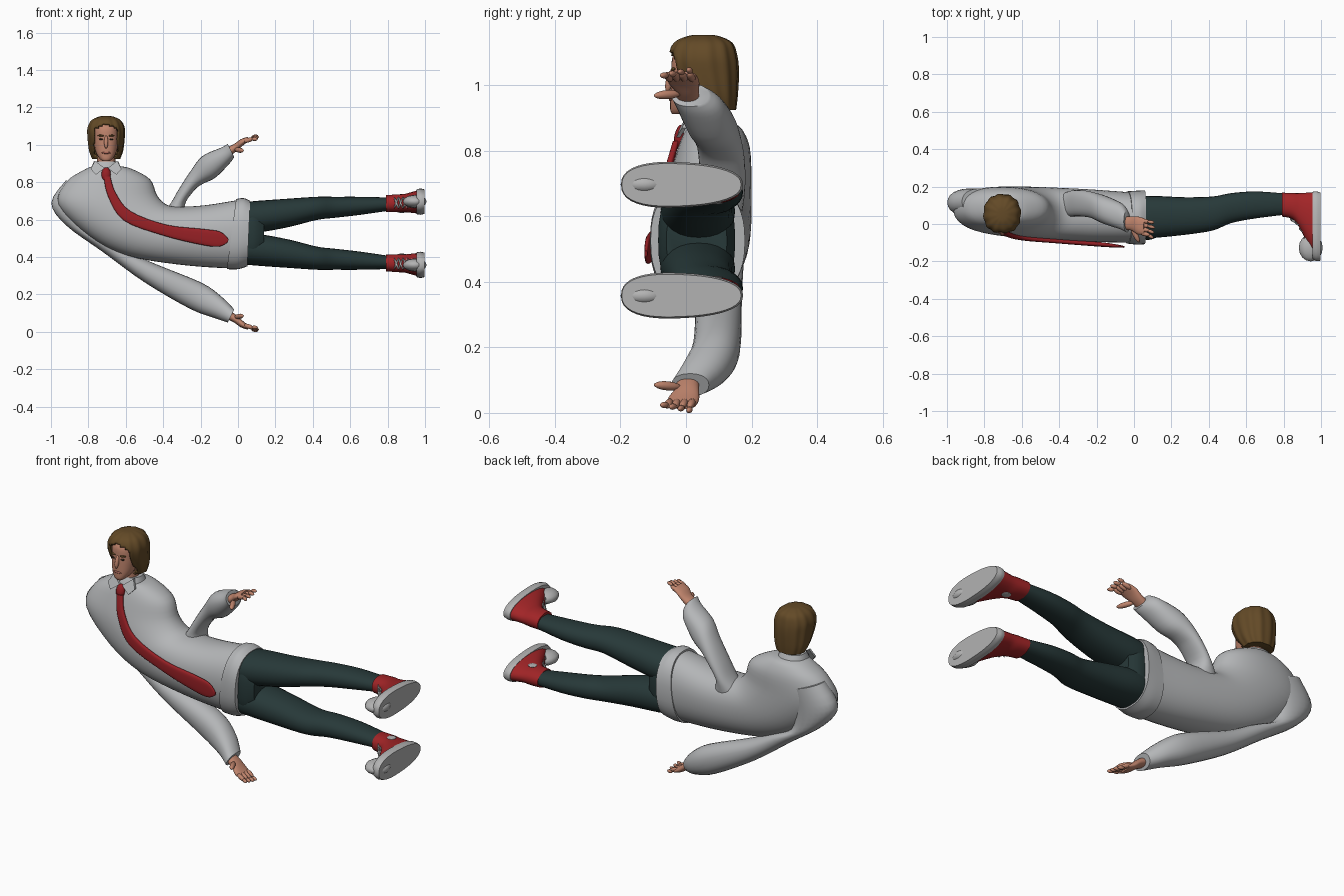
import bpy, bmesh, math
from mathutils import Vector, Matrix

if bpy.data.objects.get("Cube"):
    bpy.data.objects.remove(bpy.data.objects["Cube"], do_unlink=True)

MID = 0.527   # height of the plane between the two legs
HEAD_X = -0.705


def material(name, r, g, b):
    m = bpy.data.materials.new(name)
    m.use_nodes = True
    m.diffuse_color = (r, g, b, 1)
    bsdf = m.node_tree.nodes["Principled BSDF"]
    bsdf.inputs["Base Color"].default_value = (r, g, b, 1)
    bsdf.inputs["Roughness"].default_value = 0.8
    return m


SHIRT = material("shirt grey", .46, .47, .48)
RUBBER = material("rubber grey", .45, .45, .45)
TROUSER = material("dark green cloth", .02, .04, .04)
RED = material("canvas red", .36, .018, .02)
TIE = material("tie red", .30, .014, .018)
SKIN = material("skin", .52, .23, .15)
HAIR = material("brown hair", .125, .068, .02)
LIP = material("lip", .36, .12, .09)
DARK = material("dark brown", .04, .025, .015)


def finish(name, bm, mat, sharp=0.8):
    """Turn a bmesh into a smooth object with sharp creases."""
    bmesh.ops.recalc_face_normals(bm, faces=bm.faces)
    for f in bm.faces:
        f.smooth = True
    for e in bm.edges:
        e.smooth = len(e.link_faces) < 2 or e.calc_face_angle(0) < sharp
    me = bpy.data.meshes.new(name)
    bm.to_mesh(me)
    bm.free()
    me.materials.append(mat)
    ob = bpy.data.objects.new(name, me)
    bpy.context.collection.objects.link(ob)
    return ob


def loft(name, mat, rows, n=2.2, seg=24, taper=0.0, ridge=0.0, steps=4, drop=None):
    """Smooth tube; a row is (ax, az, bx, bz, front y, back y)."""
    rows = [Vector(r) for r in rows]
    path = []
    for i in range(len(rows) - 1):
        p0, p1 = rows[max(i - 1, 0)], rows[i]
        p2, p3 = rows[i + 1], rows[min(i + 2, len(rows) - 1)]
        for k in range(steps):
            t = k / steps
            path.append(p1 + (p2 - p0) * (t / 2)
                        + (p0 * 2 - p1 * 5 + p2 * 4 - p3) * (t * t / 2)
                        + (p1 * 3 - p0 - p2 * 3 + p3) * (t ** 3 / 2))
    path.append(rows[-1])
    bm = bmesh.new()
    rings = []
    for ax, az, bx, bz, y0, y1 in path:
        ring = []
        for j in range(seg):
            t = math.tau * j / seg
            c, s = [math.copysign(abs(v) ** (2 / n), v) for v in (math.cos(t), math.sin(t))]
            w = 1 + ridge * math.sin(12 * t)
            c, s = c * (1 - taper * s) * w, s * w
            ring.append(bm.verts.new(((ax + bx + (ax - bx) * c) / 2,
                                      (y0 + y1 + (y1 - y0) * s) / 2,
                                      (az + bz + (az - bz) * c) / 2)))
        rings.append(ring)
    for a, b in zip(rings, rings[1:]):
        for j in range(seg):
            k = (j + 1) % seg
            bm.faces.new((a[j], a[k], b[k], b[j]))
    bm.faces.new(rings[0])
    bm.faces.new(rings[-1])
    if drop:
        gone = [f for f in bm.faces if drop(f.calc_center_median())]
        bmesh.ops.delete(bm, geom=gone, context="FACES")
    return finish(name, bm, mat)


def level(rows, x=HEAD_X):
    """Rows (z, half width, front, back) stacked upright."""
    return [(x + w, z, x - w, z, y0, y1) for z, w, y0, y1 in rows]


def along(rows):
    """Rows (x, top, bottom, front, back) laid along x."""
    return [(x, t, x, b, y0, y1) for x, t, b, y0, y1 in rows]


def blob(name, mat, p, q, r, flat=1.0):
    """Ellipsoid stretched from p to q."""
    p, q = Vector(p), Vector(q)
    d = q - p
    bm = bmesh.new()
    bmesh.ops.create_uvsphere(bm, u_segments=12, v_segments=8, radius=1)
    m = (Matrix.Translation((p + q) / 2) @ d.to_track_quat("Z", "Y").to_matrix().to_4x4()
         @ Matrix.Diagonal((r, r * flat, d.length / 2, 1)))
    bm.transform(m)
    return finish(name, bm, mat, 2)


def twin(ob):
    """Mirrored copy of a left part on the right side."""
    me = ob.data.copy()
    me.transform(Matrix.Translation((0, 0, 2 * MID)) @ Matrix.Diagonal((1, 1, -1, 1)))
    me.flip_normals()
    name = ob.name.replace("left", "right")
    bpy.context.collection.objects.link(bpy.data.objects.new(name, me))


# Shirt body, bending from upright shoulders to level hips
loft("shirt_body", SHIRT, [
    (-.63, .885, -.78, .885, .02, .14), (-.57, .872, -.83, .862, .0, .17),
    (-.47, .815, -.92, .80, -.025, .195), (-.43, .725, -.96, .68, -.055, .2),
    (-.37, .675, -.80, .515, -.075, .2), (-.27, .67, -.60, .41, -.085, .195),
    (-.15, .68, -.32, .36, -.095, .185), (.01, .705, -.05, .34, -.1, .17),
    (.05, .70, .04, .35, -.1, .17)], seg=40)
loft("shirt_hem", SHIRT, [
    (-.01, .71, -.06, .335, -.105, .175), (.03, .715, .0, .335, -.11, .178),
    (.065, .70, .05, .35, -.108, .18)], seg=40, n=2.4)

# Sleeves
loft("left_sleeve", SHIRT, [
    (-.25, .60, -.43, .60, .03, .17), (-.285, .675, -.365, .68, .04, .18),
    (-.235, .755, -.315, .765, .04, .18), (-.19, .79, -.25, .865, .03, .17),
    (-.12, .825, -.19, .94, .0, .15), (-.045, .90, -.09, .985, -.03, .11),
    (-.02, .935, -.055, 1.005, -.045, .07)])
loft("right_sleeve", SHIRT, [
    (-.72, .74, -.92, .81, .05, .19), (-.75, .63, -.998, .69, .04, .19),
    (-.74, .515, -.92, .57, .04, .185), (-.62, .455, -.72, .425, .04, .175),
    (-.47, .375, -.50, .265, .03, .17), (-.2, .265, -.26, .125, .02, .165),
    (-.09, .19, -.13, .075, -.01, .13), (-.02, .12, -.055, .05, -.045, .07)])

# Collar ring with two pointed wings
loft("collar", SHIRT, level([(.855, .088, -.012, .15), (.88, .078, -.004, .14),
                             (.91, .066, .012, .125)]), seg=32)
for side, name in ((1, "left"), (-1, "right")):
    bm = bmesh.new()
    wing = [(.008, -.016, .875), (.06, .008, .915), (.082, -.012, .87), (.055, -.03, .84)]
    front = bm.faces.new([bm.verts.new((HEAD_X + side * x, y, z)) for x, y, z in wing])
    ext = bmesh.ops.extrude_face_region(bm, geom=[front])["geom"]
    bmesh.ops.translate(bm, vec=(0, .012, 0), verts=[v for v in ext if isinstance(v, bmesh.types.BMVert)])
    finish(name + "_collar_wing", bm, SHIRT)

# Tie hanging down the bent chest
loft("tie", TIE, [
    (-.682, .83, -.718, .83, -.04, -.02), (-.655, .745, -.695, .725, -.066, -.045),
    (-.575, .645, -.61, .595, -.088, -.066), (-.385, .573, -.40, .515, -.105, -.082),
    (-.19, .55, -.21, .468, -.12, -.095), (-.095, .535, -.105, .455, -.126, -.108),
    (-.05, .495, -.055, .478, -.127, -.118)], n=3)
blob("tie_knot", TIE, (HEAD_X, -.025, .805), (HEAD_X, -.012, .88), .025, .7)

# Neck and head
loft("neck", SKIN, level([(.84, .06, .01, .12), (.89, .05, .012, .11), (.96, .05, .01, .11)]))
loft("head", SKIN, level([
    (.912, .018, -.042, .0), (.925, .034, -.048, .03), (.955, .053, -.048, .07),
    (1.0, .064, -.047, .11), (1.04, .068, -.045, .13), (1.09, .066, -.04, .13),
    (1.125, .045, -.01, .11)]), n=2.3)
blob("nose", SKIN, (HEAD_X, -.04, 1.05), (HEAD_X, -.058, .98), .011, 1.1)
blob("mouth", LIP, (HEAD_X - .024, -.046, .957), (HEAD_X + .024, -.046, .957), .006)
for side, name in ((1, "left"), (-1, "right")):
    def at(dx, y, z):
        return (HEAD_X + side * dx, y, z)
    blob(name + "_eye", DARK, at(.018, -.044, 1.03), at(.039, -.037, 1.03), .005)
    blob(name + "_brow", HAIR, at(.012, -.045, 1.048), at(.046, -.034, 1.05), .005)


# Chin-length hair, ridged into locks and parted over the face
def face_opening(c):
    dx = abs(c.x - HEAD_X)
    return c.y < .035 and dx < .066 and c.z < 1.108 - 6 * dx * dx


hair = loft("hair", HAIR, level([
    (.925, .074, .03, .152), (.97, .09, -.005, .157), (1.04, .098, -.045, .16),
    (1.09, .098, -.052, .155), (1.13, .078, -.035, .14), (1.15, .04, .005, .1),
    (1.154, .012, .035, .07)]), seg=72, ridge=.025, drop=face_opening)
thick = hair.modifiers.new("thickness", "SOLIDIFY")
thick.thickness = .012

# Hips and legs
loft("trouser_hips", TROUSER, along([(-.02, .68, .375, -.07, .14), (.08, .695, .36, -.085, .15),
                                     (.14, .64, .41, -.06, .125)]), seg=32, n=2.6)
left_parts = [loft("left_trouser_leg", TROUSER, along([
    (.0, .69, .53, -.08, .14), (.1, .70, .53, -.075, .15), (.27, .712, .56, -.058, .143),
    (.42, .722, .598, -.035, .147), (.52, .722, .61, .005, .165), (.65, .722, .625, .03, .174),
    (.81, .718, .648, .05, .163)]))]

# Left shoe
left_parts += [
    loft("left_shoe_upper", RED, along([
        (.79, .73, .642, .04, .168), (.85, .735, .64, .025, .165), (.89, .737, .64, -.03, .165),
        (.93, .748, .636, -.11, .168), (.965, .758, .632, -.175, .17)]), taper=.08),
    loft("left_shoe_sole", RUBBER, along([
        (.955, .76, .63, -.188, .172), (.975, .765, .627, -.198, .174),
        (.998, .76, .632, -.196, .168)]), n=2.4, taper=.13, seg=40),
    blob("left_toe_cap", RUBBER, (.945, -.2, .697), (.945, -.055, .697), .064, .55),
    blob("left_ankle_patch", RUBBER, (.875, .09, .636), (.875, .09, .644), .024),
]
for i in range(4):
    x, y = .835 + .024 * i, .03 - .1 * (i / 3) ** 1.6
    for a, b in ((-1, 1), (1, -1)):
        left_parts.append(blob("left_shoe_lace", RUBBER, (x, y, .69 + .03 * a),
                               (x + .022, y - .02, .69 + .03 * b), .006))

# Left hand with four fingers and a thumb
left_parts.append(loft("left_hand", SKIN, [
    (-.035, .945, -.06, .985, -.03, .04), (-.005, .968, -.02, 1.005, -.035, .04),
    (.025, .995, .015, 1.03, -.055, .04), (.058, 1.02, .052, 1.042, -.055, .03)]))
for i in range(4):
    y = -.047 + .023 * i
    knuckle = (.072, y - .008, 1.03 + .004 * i)
    tip = (.112 - .004 * abs(i - 2), y - .03 + .005 * i, 1.03 + .006 * i)
    left_parts.append(blob("left_finger_base", SKIN, (.03, y, 1.015), (.085, y - .012, 1.036), .012))
    left_parts.append(blob("left_fingertip", SKIN, knuckle, tip, .0095))
left_parts.append(blob("left_thumb", SKIN, (-.015, -.015, .975), (.028, -.098, .968), .014))

for part in left_parts:
    twin(part)
